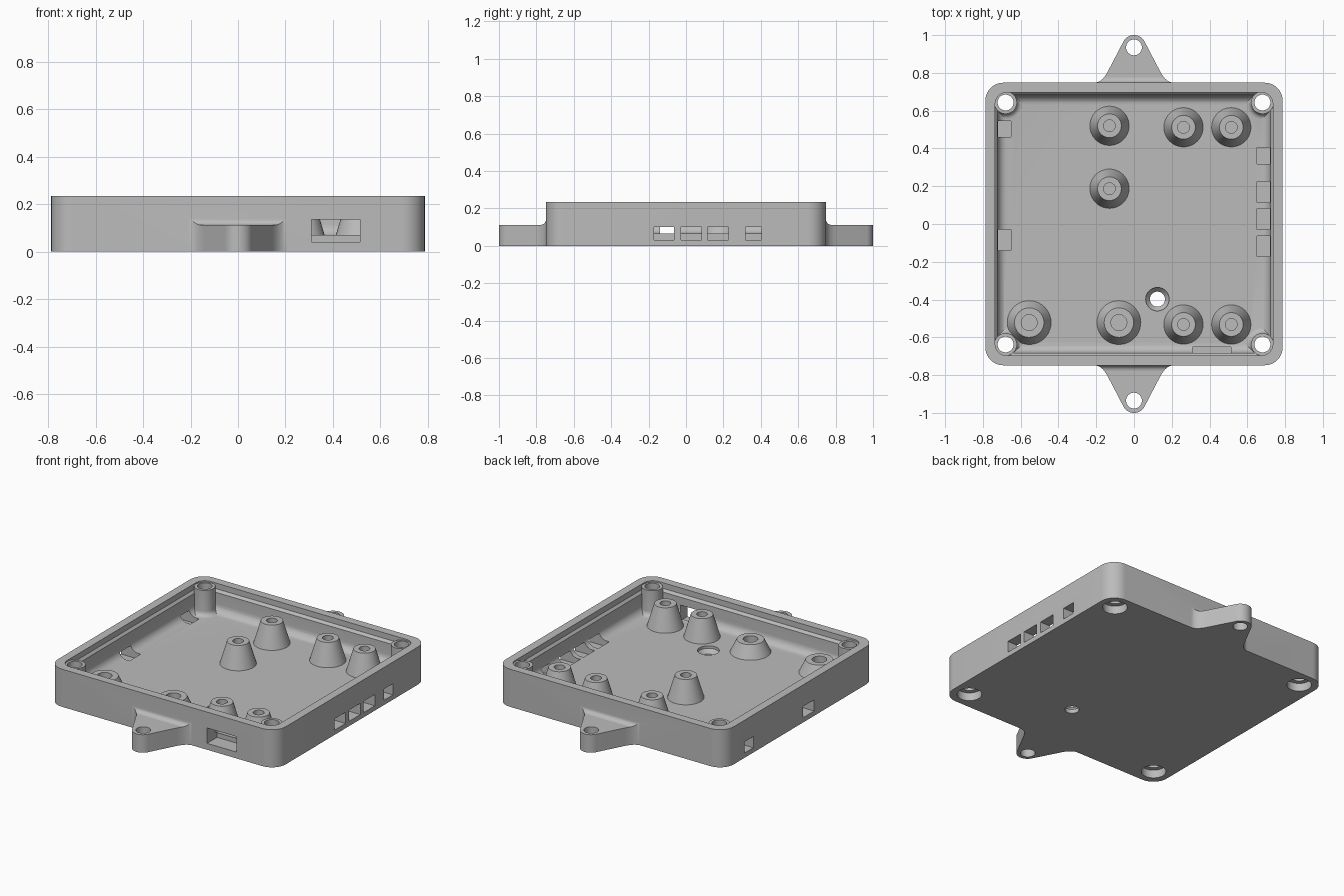
import bpy, bmesh
from math import sin, cos, pi, radians

cube = bpy.data.objects.get("Cube")
if cube:
    bpy.data.objects.remove(cube, do_unlink=True)

grey = bpy.data.materials.new("plain grey")
grey.use_nodes = True
colour = (0.5, 0.5, 0.5, 1)
grey.diffuse_color = colour
grey.node_tree.nodes["Principled BSDF"].inputs["Base Color"].default_value = colour


def loft(name, rings):
    """Closed solid skinned through rings of equal point count."""
    bm = bmesh.new()
    loops = [[bm.verts.new(p) for p in ring] for ring in rings]
    n = len(loops[0])
    for low, high in zip(loops, loops[1:]):
        for i in range(n):
            j = (i + 1) % n
            bm.faces.new((low[i], low[j], high[j], high[i]))
    bm.faces.new(loops[0][::-1])
    bm.faces.new(loops[-1])
    bmesh.ops.recalc_face_normals(bm, faces=bm.faces)
    mesh = bpy.data.meshes.new(name)
    bm.to_mesh(mesh)
    bm.free()
    mesh.materials.append(grey)
    ob = bpy.data.objects.new(name, mesh)
    bpy.context.collection.objects.link(ob)
    return ob


def rounded_rect(hx, hy, r, z, steps=10):
    ring = []
    for q, (sx, sy) in enumerate([(1, 1), (-1, 1), (-1, -1), (1, -1)]):
        for k in range(steps + 1):
            a = (q + k / steps) * pi / 2
            ring.append((sx * (hx - r) + r * cos(a), sy * (hy - r) + r * sin(a), z))
    return ring


def turned(name, x, y, profile, n=40):
    """Round solid from (radius, height) pairs."""
    return loft(name, [[(x + r * cos(2 * pi * i / n), y + r * sin(2 * pi * i / n), z)
                        for i in range(n)] for r, z in profile])


def block(name, x0, x1, y0, y1, z0, z1):
    return loft(name, [[(x0, y0, z), (x1, y0, z), (x1, y1, z), (x0, y1, z)] for z in (z0, z1)])


def combine(target, tool, operation):
    mod = target.modifiers.new(operation, 'BOOLEAN')
    mod.operation = operation
    mod.solver = 'EXACT'
    mod.object = tool
    bpy.context.view_layer.objects.active = target
    bpy.ops.object.modifier_apply(modifier=mod.name)
    bpy.data.objects.remove(tool, do_unlink=True)


def add(tool):
    combine(case, tool, 'UNION')


def cut(tool):
    combine(case, tool, 'DIFFERENCE')


HX, HY, TOP, FLOOR = 0.787, 0.748, 0.235, 0.066
TAB, TAB_FILLET = 0.112, 0.03

# Outer shell
case = loft("enclosure_base", [rounded_rect(HX, HY, 0.095, z) for z in (0, TOP)])


# Mounting tabs with a flared root and a fillet up the wall
def tab_outline(side):
    half = [(0.21, 0.72)]
    for k in range(9):
        t = 1 - k / 8
        half.append(tuple((1 - t) ** 2 * a + 2 * t * (1 - t) * b + t * t * c
                          for a, b, c in ((0.14, 0.17, 0.21), (0.805, HY, HY))))
    half += [(0.063 * cos(radians(a)), 0.937 + 0.063 * sin(radians(a))) for a in range(28, 90, 6)]
    full = half + [(0, 1)] + [(-x, y) for x, y in reversed(half)]
    return [(x, side * y) for x, y in full]


for side in (1, -1):
    tab = loft("mounting_tab", [[(x, y, z) for x, y in tab_outline(side)]
                                for z in (0, TAB + TAB_FILLET)])
    arc = [(HY + TAB_FILLET * (1 - cos(k * pi / 16)), TAB + TAB_FILLET * (1 - sin(k * pi / 16)))
           for k in range(9)]
    profile = [(1.1, 0.3), (HY, 0.3)] + arc + [(1.1, TAB)]
    combine(tab, loft("tab_cutter", [[(x, side * y, z) for y, z in profile] for x in (-0.4, 0.4)]),
            'DIFFERENCE')
    add(tab)

# Cavity: filleted floor edge, straight wall, small stepped lip at the rim
IX, IY, FILLET = 0.722, 0.682, 0.05
rings = []
for k in range(9):
    a = k * pi / 16
    inset = FILLET * (1 - sin(a))
    rings.append(rounded_rect(IX - inset, IY - inset, 0.06, FLOOR + FILLET * (1 - cos(a))))
rings += [rounded_rect(IX, IY, 0.06, 0.185)]
rings += [rounded_rect(0.735, 0.696, 0.06, z) for z in (0.2, 0.3)]
cut(loft("cavity_cutter", rings))

# Side ports, cut slightly into the floor
for y0, y1 in ((-0.172, -0.063), (-0.028, 0.082), (0.114, 0.226), (0.318, 0.404)):
    cut(block("right_port_cutter", 0.65, 0.9, y0, y1, 0.03, 0.1))
for y0, y1 in ((-0.14, -0.03), (0.46, 0.545)):
    cut(block("left_port_cutter", -0.9, -0.65, y0, y1, 0.03, 0.1))
cut(block("front_port_cutter", 0.31, 0.514, -0.9, -0.65, 0.04, 0.136))

# Corner screw posts with flared feet, counterbored from below
for sx in (1, -1):
    for y in (0.643, -0.638):
        x = 0.68 * sx
        flare = [(0.06 + 0.03 * (1 - sin(k * pi / 10)), FLOOR + 0.03 * (1 - cos(k * pi / 10)))
                 for k in range(6)]
        add(turned("corner_post", x, y, [(0.09, 0.03)] + flare + [(0.06, 0.226)]))
        cut(turned("screw_hole_cutter", x, y, [(0.042, -0.1), (0.042, 0.4)]))
        cut(turned("counterbore_cutter", x, y, [(0.07, -0.1), (0.07, 0.05)]))

# Tapered board standoffs with blind holes
tall = [(-0.13, 0.52), (-0.13, 0.187), (0.262, 0.512), (0.515, 0.512),
        (0.262, -0.532), (0.515, -0.532)]
wide = [(-0.555, -0.522), (-0.08, -0.522)]
for spots, base, tip, hole, height in ((tall, 0.104, 0.063, 0.031, 0.205),
                                       (wide, 0.116, 0.078, 0.042, 0.145)):
    for x, y in spots:
        add(turned("standoff", x, y, [(base, 0.03), (base, FLOOR), (tip, height)]))
        cut(turned("pilot_hole_cutter", x, y, [(hole, FLOOR + 0.01), (hole, 0.4)]))

# Countersunk floor hole and tab holes
cut(turned("floor_hole_cutter", 0.124, -0.398,
           [(0.04, -0.1), (0.04, 0.025), (0.062, 0.05), (0.062, 0.15)]))
for side in (1, -1):
    cut(turned("tab_hole_cutter", 0, 0.935 * side, [(0.042, -0.1), (0.042, 0.3)]))

# Smooth curved surfaces, keep the edges crisp
bpy.ops.object.select_all(action='DESELECT')
case.select_set(True)
bpy.context.view_layer.objects.active = case
bpy.ops.object.shade_smooth_by_angle(angle=radians(30))
